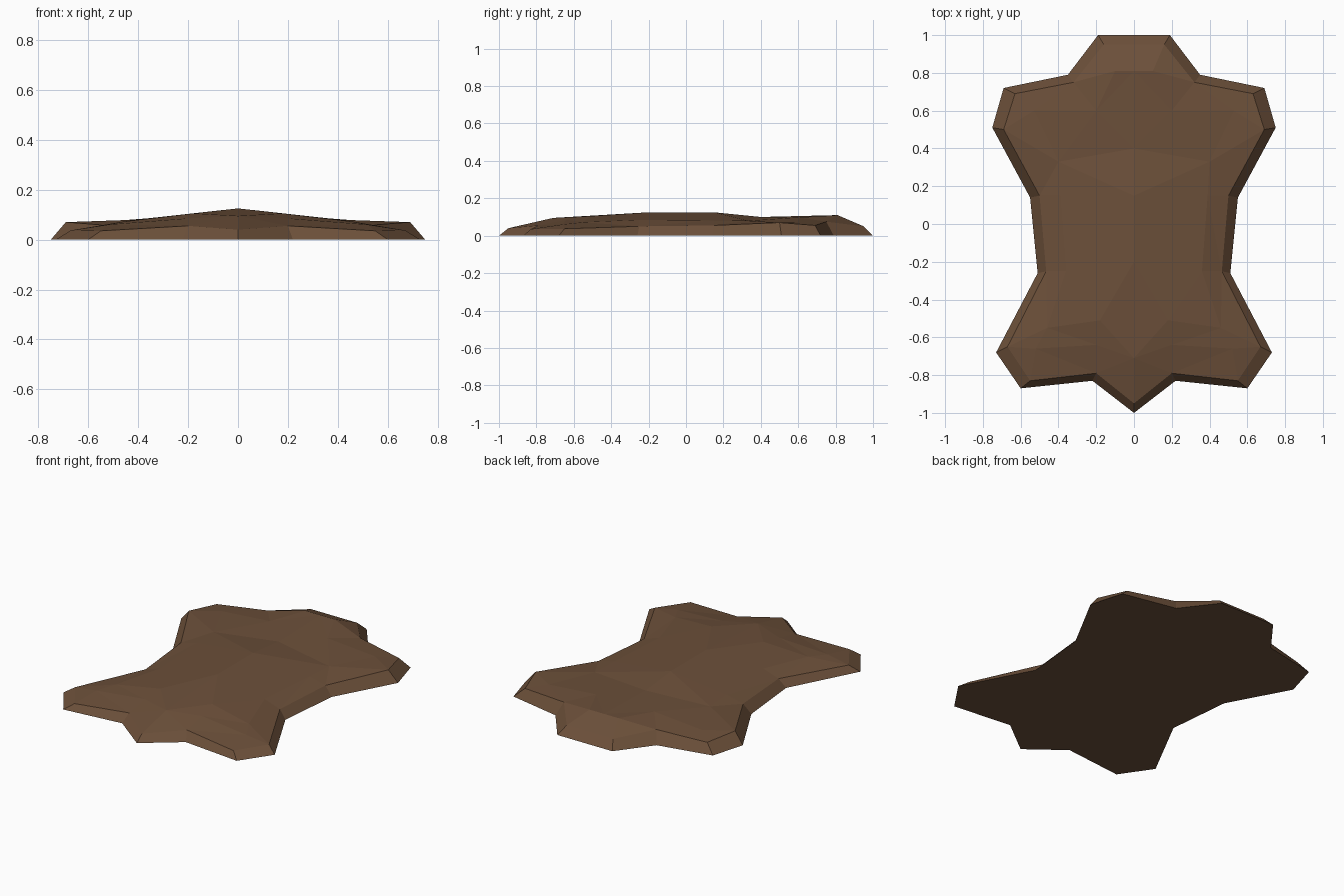
import bpy
import bmesh
from mathutils import Vector
from mathutils.geometry import delaunay_2d_cdt

cube = bpy.data.objects.get("Cube")
if cube:
    bpy.data.objects.remove(cube, do_unlink=True)

# One brown hide colour
hide = bpy.data.materials.new("brown hide")
hide.use_nodes = True
colour = (0.15, 0.08, 0.042, 1)
hide.diffuse_color = colour
shader = next(n for n in hide.node_tree.nodes if n.type == "BSDF_PRINCIPLED")
shader.inputs["Base Color"].default_value = colour
shader.inputs["Roughness"].default_value = 0.9

# Left half of the outline on the ground, from tail to head
ground = [(0, -1), (0.22, -0.83), (0.6, -0.87), (0.73, -0.68), (0.51, -0.26),
          (0.55, 0.14), (0.75, 0.51), (0.69, 0.72), (0.35, 0.79), (0.19, 1), (0, 1)]
# Matching upper rim of the bevelled edge
rim = [(0, -0.95, 0.04), (0.2, -0.79, 0.055), (0.55, -0.83, 0.035),
       (0.67, -0.65, 0.037), (0.465, -0.25, 0.05), (0.5, 0.15, 0.055),
       (0.69, 0.5, 0.07), (0.63, 0.69, 0.055), (0.32, 0.75, 0.075),
       (0.16, 0.95, 0.05), (0, 0.95, 0.05)]
# Raised backbone, from head to tail
spine = [(0, 0.81, 0.11), (0, 0.4, 0.1), (0, 0.15, 0.125),
         (0, -0.2, 0.125), (0, -0.71, 0.095)]
# Soft folds: head, shoulder, flank, haunch
folds = [(0.1, 0.81, 0.11), (0.2, 0.6, 0.098), (0.53, 0.6, 0.072),
         (0.4, 0.33, 0.08), (0.39, 0.15, 0.082), (0.36, -0.25, 0.085),
         (0.18, -0.51, 0.105), (0.46, -0.55, 0.072), (0.52, -0.66, 0.06),
         (0.2, -0.64, 0.085)]

# Upper surface: triangulate the half outline around the folds
border = rim + spine
points = border + folds
count = len(border)
edges = [(i, (i + 1) % count) for i in range(count)]
edges += [(i, i + 1) for i in range(count, len(points) - 1)]
flat, _, tris, origins, _, _ = delaunay_2d_cdt(
    [Vector(p[:2]) for p in points], edges, [], 1, 1e-5)

bm = bmesh.new()
top = [bm.verts.new((*co, points[src[0]][2])) for co, src in zip(flat, origins)]
for tri in tris:
    bm.faces.new([top[i] for i in tri])

# Bevelled border and flat underside
lookup = {src[0]: v for v, src in zip(top, origins) if src}
base = [bm.verts.new((x, y, 0)) for x, y in ground]
for i in range(len(base) - 1):
    bm.faces.new((base[i], base[i + 1], lookup[i + 1], lookup[i]))
bm.faces.new(list(reversed(base)))
bmesh.ops.recalc_face_normals(bm, faces=bm.faces)
if next(f for f in bm.faces if len(f.verts) > 4).normal.z > 0:
    bmesh.ops.reverse_faces(bm, faces=bm.faces)

mesh = bpy.data.meshes.new("hide_rug")
bm.to_mesh(mesh)
bm.free()
mesh.materials.append(hide)
rug = bpy.data.objects.new("hide_rug", mesh)
bpy.context.collection.objects.link(rug)

# Right half
mirror = rug.modifiers.new("right half", "MIRROR")
mirror.use_clip = True
mirror.merge_threshold = 0.001
